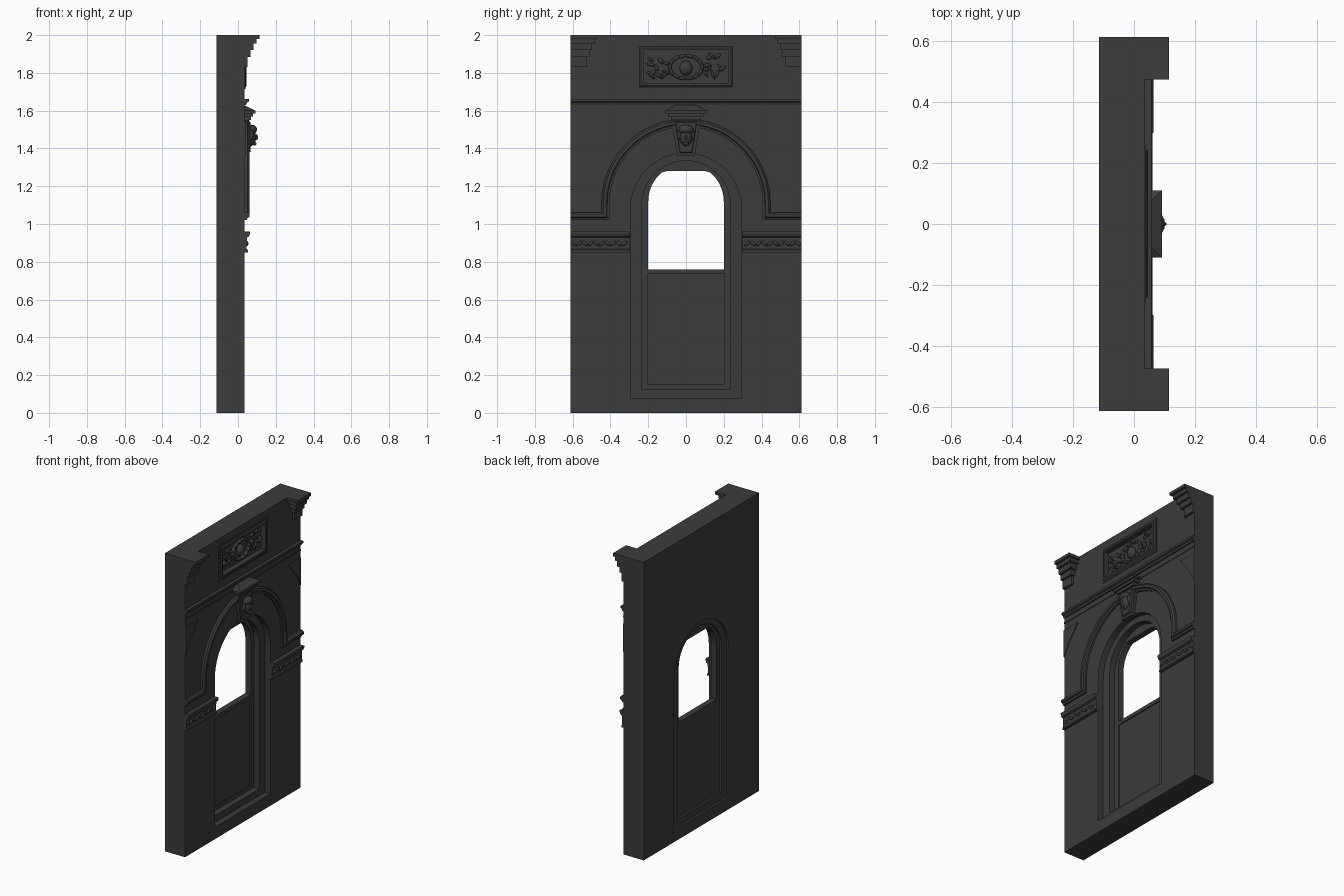
import bpy, bmesh, math, random
from mathutils import Vector, Matrix

random.seed(4)
if "Cube" in bpy.data.objects:
    bpy.data.objects.remove(bpy.data.objects["Cube"], do_unlink=True)

FACE = 0.035   # plane of the decorated wall face
BACK = -0.115
HALF = 0.612   # half the wall width

stone = bpy.data.materials.new("dark_stone")
stone.use_nodes = True
GREY = (0.045, 0.045, 0.045, 1)
stone.diffuse_color = GREY
stone.node_tree.nodes["Principled BSDF"].inputs["Base Color"].default_value = GREY


def finish(bm, name):
    bmesh.ops.recalc_face_normals(bm, faces=bm.faces)
    mesh = bpy.data.meshes.new(name)
    bm.to_mesh(mesh)
    bm.free()
    mesh.materials.append(stone)
    ob = bpy.data.objects.new(name, mesh)
    bpy.context.collection.objects.link(ob)
    return ob


def prism(name, outline, x0, x1, taper=1.0):
    """Extrude a (y, z) outline along x; taper shrinks the far end."""
    bm = bmesh.new()
    mid = sum((Vector(p) for p in outline), Vector((0, 0))) / len(outline)
    near = [bm.verts.new((x0, y, z)) for y, z in outline]
    far = [bm.verts.new((x1, *(mid + (Vector(p) - mid) * taper))) for p in outline]
    bm.faces.new(near)
    bm.faces.new(far)
    for i in range(len(near)):
        j = (i + 1) % len(near)
        bm.faces.new((near[i], near[j], far[j], far[i]))
    return finish(bm, name)


def rect(y0, y1, z0, z1):
    return [(y0, z0), (y1, z0), (y1, z1), (y0, z1)]


def arc(r, zc, n=18):
    return [(-r * math.cos(math.pi * i / n), zc + r * math.sin(math.pi * i / n))
            for i in range(n + 1)]


def arch(r, z0, zc, top=9):
    return [(-r, z0)] + [(y, min(z, top)) for y, z in arc(r, zc)] + [(r, z0)]


def sweep(name, path, profile, closed=False):
    """Run a moulding profile of (offset, x) along a (y, z) path with mitres."""
    bm = bmesh.new()
    pts = [Vector(p) for p in path]
    n = len(pts)
    rows = []
    for i, p in enumerate(pts):
        a = pts[i - 1] if i or closed else None
        b = pts[(i + 1) % n] if i < n - 1 or closed else None
        d1 = (p - a).normalized() if a is not None else (b - p).normalized()
        d2 = (b - p).normalized() if b is not None else d1
        n1, n2 = Vector((-d1.y, d1.x)), Vector((-d2.y, d2.x))
        m = (n1 + n2) / (1 + n1.dot(n2))
        rows.append([bm.verts.new((x, *(p + m * o))) for o, x in profile])
    k = len(profile)
    for i in range(n if closed else n - 1):
        r, s = rows[i], rows[(i + 1) % n]
        for j in range(k):
            bm.faces.new((r[j], r[(j + 1) % k], s[(j + 1) % k], s[j]))
    if not closed:
        bm.faces.new(rows[0])
        bm.faces.new(rows[-1])
    return finish(bm, name)


def blobs(name, items):
    """Rounded carvings: (x, y, z, size x, size y, size z, turn)."""
    bm = bmesh.new()
    for x, y, z, sx, sy, sz, turn in items:
        mat = (Matrix.Translation((x, y, z)) @ Matrix.Rotation(turn, 4, 'X')
               @ Matrix.Diagonal((sx, sy, sz, 1)))
        bmesh.ops.create_icosphere(bm, subdivisions=2, radius=1, matrix=mat)
    ob = finish(bm, name)
    ob.data.shade_smooth()
    return ob


def cut(target, outline, x0, x1):
    tool = prism("cutter", outline, x0, x1)
    mod = target.modifiers.new("cut", 'BOOLEAN')
    mod.operation, mod.solver, mod.object = 'DIFFERENCE', 'EXACT', tool
    bpy.context.view_layer.objects.active = target
    bpy.ops.object.modifier_apply(modifier=mod.name)
    bpy.data.objects.remove(tool, do_unlink=True)


# Wall with stepped arched recesses on both faces and the open window
wall = prism("wall", rect(-HALF, HALF, 0, 2), BACK, FACE)
cut(wall, arch(0.295, 0.08, 1.08), -0.005, 0.2)
cut(wall, arch(0.235, 0.125, 1.10), -0.045, 0.2)
cut(wall, arch(0.29, 0.08, 1.08), -0.3, -0.1)
cut(wall, arch(0.235, 0.125, 1.10), -0.3, -0.085)
cut(wall, arch(0.2, 0.76, 1.12, 1.28), -0.3, 0.2)
cut(wall, rect(-0.2, 0.2, 0.15, 0.735), -0.053, 0.2)
cut(wall, rect(-0.225, 0.225, 1.745, 1.92), 0.012, 0.2)

# Arch moulding with horizontal returns at the springing
R = 0.405
path = [(-HALF, 1.02), (-R, 1.02)] + arc(R, 1.11, 22) + [(R, 1.02), (HALF, 1.02)]
sweep("arch_moulding", path, [(0, 0.03), (0, 0.047), (0.012, 0.05), (0.016, 0.06),
                              (0.032, 0.06), (0.042, 0.05), (0.042, 0.03)])

# String course and the fillet under it
sweep("string_course", [(-HALF, 1.63), (HALF, 1.63)],
      [(0, 0.03), (0, 0.043), (0.012, 0.047), (0.018, 0.057), (0.032, 0.057), (0.032, 0.03)])
sweep("lower_fillet", [(-HALF, 1.592), (HALF, 1.592)],
      [(0, 0.03), (0, 0.04), (0.01, 0.04), (0.01, 0.03)])

# Raised frame and foliage relief of the upper panel
sweep("panel_frame", rect(-0.225, 0.225, 1.745, 1.92)[::-1],
      [(0, 0.03), (0, 0.046), (0.012, 0.046), (0.02, 0.04), (0.031, 0.04), (0.031, 0.03)],
      closed=True)
carving = [(0.018, 0, 1.825, 0.025, 0.035, 0.04, 0)]
for s in (-1, 1):
    for i in range(7):
        a = math.pi * (i + 0.5) / 7 - math.pi / 2
        carving.append((0.016, s * 0.085 * math.cos(a), 1.83 + 0.06 * math.sin(a),
                        0.018, 0.024, 0.009, s * (a + math.pi / 2)))
    for i in range(12):
        carving.append((0.014, s * random.uniform(0.1, 0.195), random.uniform(1.775, 1.895),
                        random.uniform(0.012, 0.024), random.uniform(0.015, 0.028),
                        random.uniform(0.006, 0.011), random.uniform(-1.2, 1.2)))
blobs("panel_relief", carving)

# Keystone, its cap and the carved head
prism("keystone", [(-0.045, 1.36), (0.045, 1.36), (0.08, 1.555), (-0.08, 1.555)],
      0.02, 0.055)
prism("keystone_face", [(-0.033, 1.375), (0.033, 1.375), (0.06, 1.545), (-0.06, 1.545)],
      0.05, 0.066, 0.92)
for i, (hw, z0, z1, x) in enumerate([(0.08, 1.55, 1.568, 0.068), (0.095, 1.568, 1.585, 0.08),
                                     (0.11, 1.585, 1.6, 0.092)]):
    prism(f"keystone_cap_{i + 1}", rect(-hw, hw, z0, z1), 0.03, x)
bm = bmesh.new()
base = [bm.verts.new((x, y, 1.6)) for x, y in [(0.03, -0.11), (0.092, -0.11),
                                               (0.092, 0.11), (0.03, 0.11)]]
ridge = [bm.verts.new((0.033, y, 1.63)) for y in (-0.055, 0.055)]
bm.faces.new(base)
bm.faces.new((base[1], base[2], ridge[1], ridge[0]))
bm.faces.new((base[0], base[1], ridge[0]))
bm.faces.new((base[2], base[3], ridge[1]))
bm.faces.new((base[3], base[0], ridge[0], ridge[1]))
finish(bm, "keystone_cap_roof")
blobs("carved_head", [(0.066, 0, 1.46, 0.03, 0.034, 0.05, 0),
                      (0.07, 0, 1.5, 0.032, 0.042, 0.026, 0),
                      (0.096, 0, 1.46, 0.011, 0.007, 0.016, 0),
                      (0.088, 0, 1.425, 0.01, 0.013, 0.01, 0),
                      (0.068, -0.037, 1.47, 0.014, 0.008, 0.03, 0),
                      (0.068, 0.037, 1.47, 0.014, 0.008, 0.03, 0)])

# Parts repeated on both sides of the opening
STEPS = [(1.83, 1.885, 0.05, 0.085), (1.885, 1.92, 0.066, 0.1), (1.92, 1.955, 0.082, 0.115),
         (1.955, 1.98, 0.098, 0.13), (1.98, 2.0, 0.115, 0.14)]
for s, side in ((-1, "right"), (1, "left")):
    # Stepped cornice bracket
    for i, (z0, z1, x, w) in enumerate(STEPS):
        prism(f"{side}_bracket_step_{i + 1}", rect(s * HALF, s * (HALF - w), z0, z1), 0.02, x)
    # Impost band with a moulded top and leaf carving
    ends = sorted((s * HALF, s * 0.297))
    sweep(f"{side}_impost_band", [(y, 0.85) for y in ends],
          [(0, 0.03), (0, 0.052), (0.012, 0.052), (0.018, 0.045), (0.078, 0.047),
           (0.084, 0.058), (0.1, 0.064), (0.11, 0.064), (0.11, 0.03)])
    leaves = [(0.045, s * (0.325 + 0.03 * i), 0.897, 0.011, 0.019, 0.009, 0.7 * (-1) ** i)
              for i in range(10)]
    blobs(f"{side}_impost_leaves", leaves)
    # Spandrel plate
    prism(f"{side}_spandrel", [(s * 0.48, 1.545), (s * HALF, 1.545), (s * HALF, 1.36),
                               (s * 0.56, 1.45)], 0.032, 0.041)
